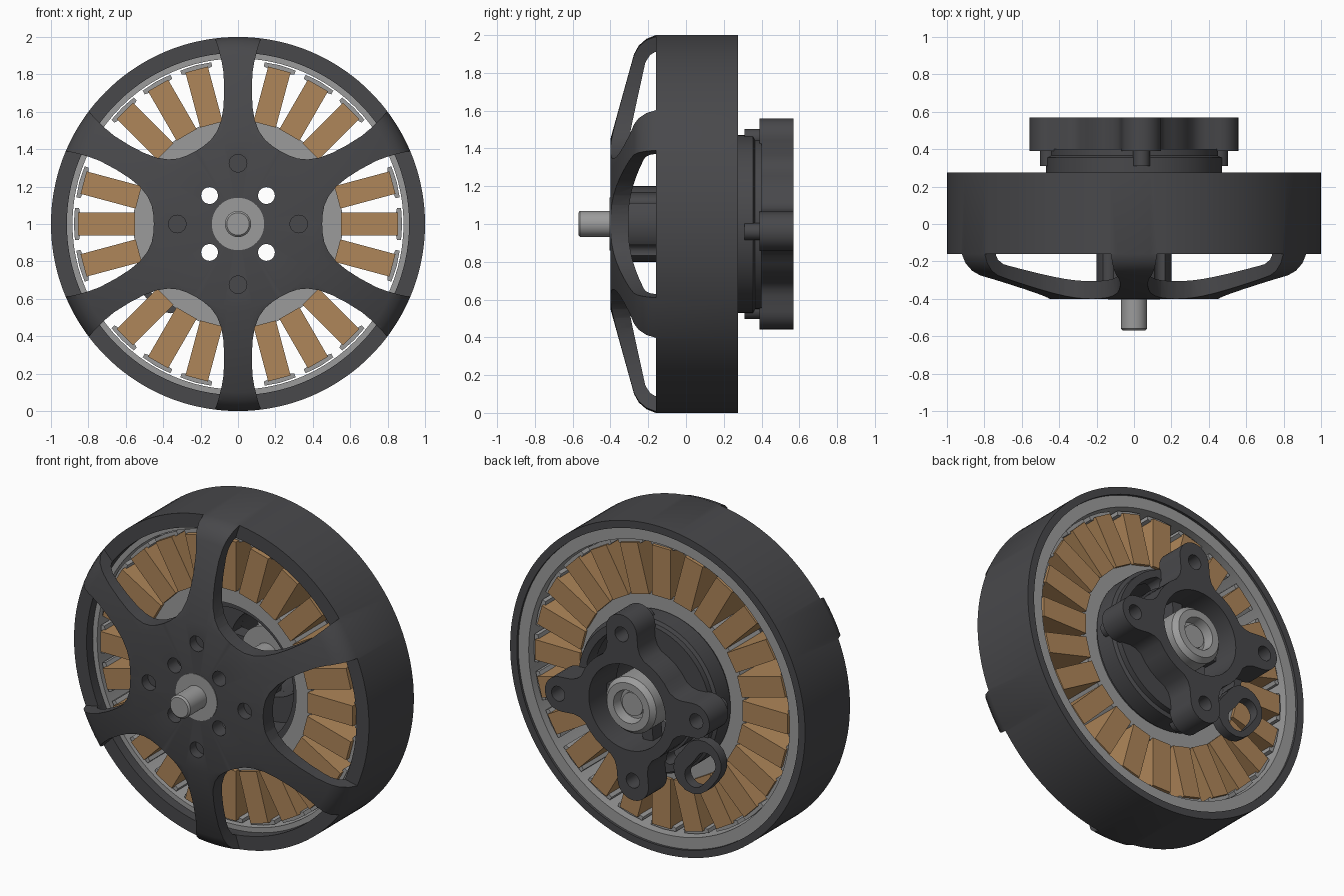
import bpy, bmesh
from math import sin, cos, pi, radians
from mathutils import Matrix, Vector

if "Cube" in bpy.data.objects:
    bpy.data.objects.remove(bpy.data.objects["Cube"], do_unlink=True)

AXIS_Z = 1.0      # height of the motor axis, which runs along y
TILT = -5         # turn of the rear mount, in degrees


def material(name, r, g, b):
    m = bpy.data.materials.new(name)
    m.use_nodes = True
    m.diffuse_color = (r, g, b, 1)
    node = next(n for n in m.node_tree.nodes if n.type == 'BSDF_PRINCIPLED')
    node.inputs["Base Color"].default_value = (r, g, b, 1)
    return m


BLACK = material("black metal", 0.065, 0.065, 0.07)
COPPER = material("copper winding", 0.43, 0.24, 0.10)
STEEL = material("grey steel", 0.33, 0.33, 0.33)


def finish(name, bm, mat=None):
    bmesh.ops.remove_doubles(bm, verts=bm.verts, dist=1e-5)
    bmesh.ops.recalc_face_normals(bm, faces=bm.faces)
    mesh = bpy.data.meshes.new(name)
    bm.to_mesh(mesh)
    bm.free()
    ob = bpy.data.objects.new(name, mesh)
    bpy.context.collection.objects.link(ob)
    if mat:
        mesh.materials.append(mat)
    return ob


def smooth(ob, angle=35):
    bpy.ops.object.select_all(action='DESELECT')
    ob.select_set(True)
    bpy.context.view_layer.objects.active = ob
    bpy.ops.object.shade_smooth_by_angle(angle=radians(angle))


def lathe(name, profile, mat, steps=96):
    """Spin a closed (radius, y) profile around the motor axis."""
    bm = bmesh.new()
    rings = []
    for i in range(steps):
        a = 2 * pi * i / steps
        rings.append([bm.verts.new((r * cos(a), y, AXIS_Z + r * sin(a))) for r, y in profile])
    n = len(profile)
    for i in range(steps):
        p, q = rings[i], rings[(i + 1) % steps]
        for j in range(n):
            k = (j + 1) % n
            if profile[j][0] or profile[k][0]:
                bm.faces.new((p[j], p[k], q[k], q[j]))
    return finish(name, bm, mat)


def add_prism(bm, outline, y0, y1, turn=0):
    """Extrude an (x, z) outline along y, turned around the motor axis."""
    c, s = cos(radians(turn)), sin(radians(turn))
    pts = [(u * c - v * s, AXIS_Z + u * s + v * c) for u, v in outline]
    a = [bm.verts.new((x, y0, z)) for x, z in pts]
    b = [bm.verts.new((x, y1, z)) for x, z in pts]
    bm.faces.new(a)
    bm.faces.new(b[::-1])
    for i in range(len(pts)):
        k = (i + 1) % len(pts)
        bm.faces.new((a[i], b[i], b[k], a[k]))


def prisms(name, outline, y0, y1, turns, mat=None):
    bm = bmesh.new()
    for t in turns:
        add_prism(bm, outline, y0, y1, t)
    return finish(name, bm, mat)


def cut(ob, *cutters):
    for cutter in cutters:
        mod = ob.modifiers.new("cut", 'BOOLEAN')
        mod.operation = 'DIFFERENCE'
        mod.solver = 'EXACT'
        mod.object = cutter
    bpy.context.view_layer.update()
    mesh = bpy.data.meshes.new_from_object(ob.evaluated_get(bpy.context.evaluated_depsgraph_get()))
    ob.modifiers.clear()
    ob.data = mesh
    for cutter in cutters:
        bpy.data.objects.remove(cutter, do_unlink=True)


def circle(u, r, steps=24):
    return [(u + r * cos(2 * pi * i / steps), r * sin(2 * pi * i / steps)) for i in range(steps)]


def rect(u0, u1, w):
    return [(u0, -w / 2), (u1, -w / 2), (u1, w / 2), (u0, w / 2)]


def arc_slot(rm, w, span):
    """Curved slot of half width w along radius rm, with round ends."""
    span = radians(span)
    pts = []
    for r, sign in ((rm + w, 1), (rm - w, -1)):
        for i in range(9):
            a = sign * span * (i / 4 - 1)
            pts.append((r * cos(a), r * sin(a)))
        end = sign * span
        for i in range(1, 8):
            b = end + pi * i / 8 + (0 if sign > 0 else pi)
            pts.append((rm * cos(end) + w * cos(b), rm * sin(end) + w * sin(b)))
    return pts


def mirrored(half):
    """Close a half outline, listed from v = 0 outward, across the u axis."""
    return half + [(u, -v) for u, v in reversed(half) if v > 0]


QUARTERS = [0, 90, 180, 270]
DIAGONALS = [45, 135, 225, 315]
ARMS = [q + TILT for q in QUARTERS]

# Rotor bell: hub, sloping front and outer wall in one turned part
bell = lathe("rotor_bell", [
    (0.06, -0.40), (0.45, -0.40), (0.90, -0.275), (0.945, -0.25), (0.98, -0.21),
    (1.0, -0.16), (1.0, 0.275), (0.955, 0.275), (0.955, -0.10), (0.915, -0.10),
    (0.915, -0.165), (0.90, -0.19), (0.86, -0.215), (0.43, -0.31), (0.20, -0.31),
    (0.20, -0.05), (0.06, -0.05)], BLACK, 144)
# Six windows leave six spokes
window = mirrored([
    (0.45, 0), (0.453, 0.05), (0.462, 0.10), (0.485, 0.15), (0.525, 0.20), (0.58, 0.245),
    (0.65, 0.29), (0.74, 0.338), (0.80, 0.36), (0.86, 0.377), (0.93, 0.392), (1.03, 0.42)])
cut(bell,
    prisms("window_cutter", window, -0.6, -0.16, range(0, 360, 60)),
    prisms("vent_cutter", circle(0.215, 0.045), -0.6, 0.1, DIAGONALS),
    prisms("screw_cutter", circle(0.325, 0.047), -0.6, -0.34, QUARTERS))
smooth(bell)

# Shaft and its front collar
smooth(lathe("shaft", [(0, -0.57), (0.06, -0.57), (0.07, -0.56), (0.07, 0.52), (0, 0.52)], STEEL, 48))
smooth(lathe("front_collar", [(0.06, -0.404), (0.14, -0.404), (0.14, -0.38), (0.06, -0.38)], STEEL, 64))

# Magnet ring inside the bell
smooth(lathe("magnet_ring", [(0.885, -0.10), (0.956, -0.10), (0.956, 0.26), (0.885, 0.26)], STEEL))

# Stator: core ring, T-shaped teeth and wound coils
smooth(lathe("stator_core", [(0.45, -0.08), (0.56, -0.08), (0.56, 0.22), (0.45, 0.22)], STEEL))
slots = [i * 15 for i in range(24)]
tooth = mirrored([(0.55, 0), (0.55, 0.04), (0.84, 0.04), (0.85, 0.085), (0.872, 0.085), (0.878, 0)])
prisms("stator_teeth", tooth, -0.08, 0.22, slots, STEEL)
prisms("coils", rect(0.55, 0.855, 0.124), -0.11, 0.24, slots, COPPER)

# Rear base: flange with a sleeve that carries the stator
base = lathe("base_flange", [
    (0.26, 0.30), (0.41, 0.30), (0.41, -0.05), (0.455, -0.05), (0.455, 0.24), (0.47, 0.24),
    (0.47, 0.355), (0.45, 0.365), (0.45, 0.40), (0.26, 0.40)], BLACK)
cut(base, prisms("opening_cutter", arc_slot(0.375, 0.032, 24), 0.2, 0.5, [45 + TILT, 225 + TILT]))
smooth(base)

# Four-armed mount
tip = [(0.455 + 0.105 * cos(radians(a)), 0.105 * sin(radians(a))) for a in range(0, 91, 15)]
side = tip + [(0.375, 0.105), (0.335, 0.115), (0.30, 0.14)]
arm = [(u, -v) for u, v in reversed(side[1:])] + side
outline = []
for q in QUARTERS:
    c, s = cos(radians(q)), sin(radians(q))
    outline += [(u * c - v * s, u * s + v * c) for u, v in arm]
    outline += [(0.33 * cos(radians(q + a)), 0.33 * sin(radians(q + a))) for a in (35, 45, 55)]
mount = prisms("rear_mount", outline, 0.39, 0.57, [TILT], BLACK)
cut(mount,
    prisms("bore_cutter", circle(0, 0.26, 64), 0.2, 0.8, [0]),
    prisms("side_hole_cutter", circle(0.47, 0.045), 0.42, 0.8, ARMS[::2]),
    prisms("end_hole_cutter", circle(0.44, 0.045), 0.42, 0.8, ARMS[1::2]))
smooth(mount)

# Screw bosses under the arms, and webs that hold the bearing
smooth(prisms("screw_bosses", circle(0.46, 0.045), 0.31, 0.40, ARMS, BLACK))
prisms("bearing_webs", rect(0.15, 0.27, 0.07), 0.31, 0.40, ARMS, BLACK)

# Rear bearing sleeve
smooth(lathe("rear_bearing", [
    (0.06, 0.28), (0.17, 0.28), (0.17, 0.53), (0.145, 0.56), (0.10, 0.56),
    (0.09, 0.50), (0.06, 0.50)], STEEL, 64))

# Cable loop beside the mount
loop = prisms("cable_loop", arc_slot(0.50, 0.13, 6), 0.39, 0.45, [218], BLACK)
cut(loop, prisms("loop_cutter", arc_slot(0.525, 0.065, 7), 0.2, 0.6, [218]))
smooth(loop)
